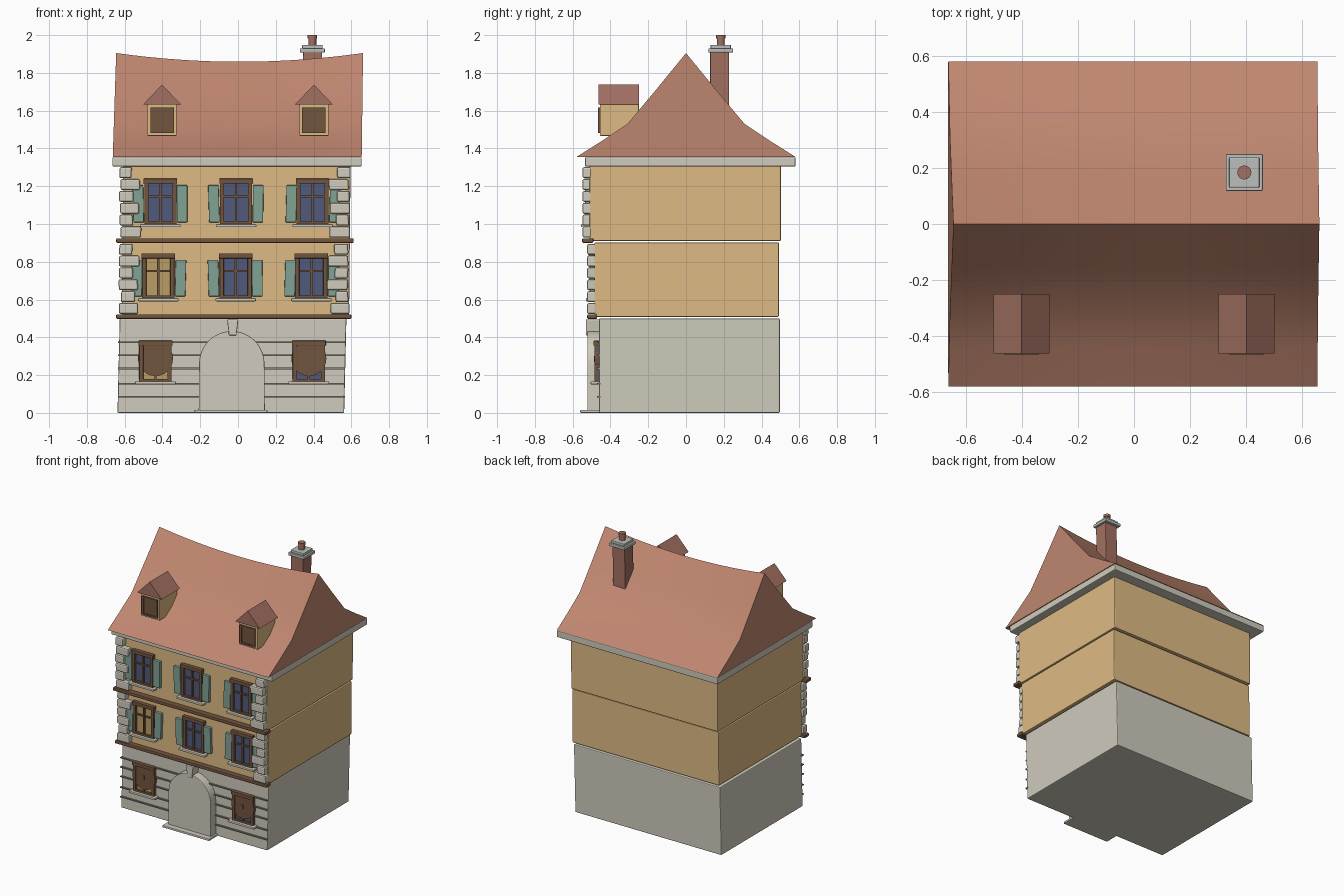
import bpy, bmesh, math, random

if "Cube" in bpy.data.objects:
    bpy.data.objects.remove(bpy.data.objects["Cube"])
random.seed(4)


def material(name, r, g, b):
    m = bpy.data.materials.new(name)
    m.diffuse_color = (r, g, b, 1)
    m.use_nodes = True
    m.node_tree.nodes["Principled BSDF"].inputs["Base Color"].default_value = m.diffuse_color
    return m


STONE = material("stone", .63, .60, .51)
PLASTER = material("plaster", .73, .50, .23)
ROOF = material("roof_tile", .52, .24, .16)
DORMER = material("dormer_tile", .36, .16, .12)
WOOD = material("wood", .17, .09, .05)
GLASS = material("glass", .08, .10, .20)
LIT = material("lit_glass", .50, .34, .13)
SHUTTER = material("shutter_paint", .22, .36, .30)
GROOVE = material("groove", .25, .24, .20)
CAP = material("cap_stone", .50, .52, .50)


def finish(name, bm, mat, bevel=0):
    bmesh.ops.recalc_face_normals(bm, faces=bm.faces)
    me = bpy.data.meshes.new(name)
    bm.to_mesh(me)
    bm.free()
    me.materials.append(mat)
    ob = bpy.data.objects.new(name, me)
    bpy.context.collection.objects.link(ob)
    if bevel:
        mod = ob.modifiers.new("bevel", 'BEVEL')
        mod.width, mod.segments = bevel, 2
    return ob


def prism(name, pts, y0, y1, mat, bevel=0):
    """Extrude an x-z outline from y0 to y1."""
    bm = bmesh.new()
    a = [bm.verts.new((x, y0, z)) for x, z in pts]
    b = [bm.verts.new((x, y1, z)) for x, z in pts]
    bm.faces.new(a)
    bm.faces.new(b)
    n = len(pts)
    for i in range(n):
        j = (i + 1) % n
        bm.faces.new((a[i], a[j], b[j], b[i]))
    return finish(name, bm, mat, bevel)


def box(name, x0, x1, y0, y1, z0, z1, mat, bevel=0, lean=0):
    return prism(name, [(x0, z0), (x1, z0), (x1 + lean, z1), (x0 + lean, z1)], y0, y1, mat, bevel)


def arc(cx, cz, r, a0, a1, n):
    return [(cx + r * math.cos(math.radians(a0 + (a1 - a0) * i / n)),
             cz + r * math.sin(math.radians(a0 + (a1 - a0) * i / n))) for i in range(n + 1)]


def window(cx, z0, z1, w, wall, pane, shutters=True):
    x0, x1, t = cx - w / 2, cx + w / 2, .022
    box("window_glass", x0, x1, wall - .008, wall + .01, z0, z1, pane)
    for a, b in ((x0, x0 + t), (x1 - t, x1)):
        box("window_jamb", a, b, wall - .025, wall, z0, z1, WOOD, .003)
    box("window_head", x0 - .004, x1 + .004, wall - .03, wall, z1 - t, z1 + .004, WOOD, .003)
    box("window_foot", x0, x1, wall - .025, wall, z0, z0 + t * .7, WOOD)
    box("window_mullion", cx - .006, cx + .006, wall - .02, wall, z0, z1, WOOD)
    zt = z0 + (z1 - z0) * .62
    box("window_transom", x0, x1, wall - .018, wall, zt - .005, zt + .005, WOOD)
    box("window_sill", x0 - .022, x1 + .022, wall - .045, wall, z0 - .014, z0 + .002, STONE, .004)
    if shutters:
        for s in (-1, 1):
            a, b = sorted((cx + s * (w / 2 + .002), cx + s * (w / 2 + .058)))
            box("shutter", a, b, wall - .024, wall, z0 + .012, z1 - .03, SHUTTER, .004,
                random.uniform(-.006, .006))


# Storeys, each jutting a little further forward and leaning slightly
box("ground_storey", -.638, .562, -.46, .497, 0, .5, STONE, .006, .012)
box("middle_storey", -.615, .588, -.485, .492, .508, .902, PLASTER, .006, .004)
box("upper_storey", -.612, .592, -.51, .502, .91, 1.31, PLASTER, .006, .004)
box("cornice", -.665, .655, -.535, .58, 1.305, 1.353, STONE, .006)
box("lower_belt", -.645, .6, -.523, -.47, .498, .522, WOOD, .006)
box("upper_belt", -.645, .612, -.55, -.49, .9, .924, WOOD, .006)

# Ground floor course lines
for z in (.085, .155, .235, .305, .375):
    box("course_line", -.636, .566, -.472, -.45, z - .004, z + .004, GROOVE)

# Quoins on both front corners
for zb, zt, wall, right in ((.522, .898, -.485, .592), (.926, 1.304, -.51, .6)):
    h = (zt - zb) / 6
    for i in range(6):
        for s in (-1, 1):
            w = (.105 if i % 2 == 0 else .07) + random.uniform(-.006, .006)
            e = (right if s > 0 else .632) - random.uniform(0, .014)
            a, b = sorted((s * e, s * (e - w)))
            z = zb + i * h
            box("quoin", a, b, wall - .038, wall + .01, z + .002, z + h - .003, STONE, .009,
                random.uniform(-.004, .004))

# Upper windows with shutters
for cx in (-.411, -.01, .395):
    window(cx, .997, 1.236, .17, -.51, GLASS)
for cx, pane in ((-.422, LIT), (-.012, GLASS), (.388, GLASS)):
    window(cx, .605, .84, .17, -.485, pane)

# Ground windows with round wooden panels
for cx, pane in ((-.437, LIT), (.375, GLASS)):
    window(cx, .165, .378, .172, -.46, pane, False)
    prism("round_panel", arc(cx, .288, .093, 0, 345, 23), -.481, -.455, WOOD)
    box("panel_bar", cx - .006, cx + .006, -.487, -.46, .27, .3, WOOD)

# Arched doorway, keystone and step
prism("door_arch", [(-.208, 0), (.142, 0)] + arc(-.033, .26, .173, 0, 180, 24), -.522, -.45, STONE, .004)
prism("keystone", [(-.048, .41), (-.008, .41), (.002, .495), (-.058, .495)], -.53, -.45, STONE, .006)
box("door_step", -.23, .155, -.56, -.45, 0, .016, STONE, .004)

# Bell-cast roof with sagging ridge
profile = [(-.58, 1.355), (-.445, 1.44), (-.31, 1.53), (-.155, 1.715), (0, 1.905),
           (.155, 1.715), (.31, 1.53), (.445, 1.44), (.58, 1.355)]
bm = bmesh.new()
rings = []
N = 16
for i in range(N + 1):
    u = i / N
    ring = []
    for y, z in profile:
        t = (z - 1.355) / .55
        x0, x1 = -.663 + .018 * t, .655 + .007 * t
        sag = .046 * (1 - (2 * u - 1) ** 2) * t
        ring.append(bm.verts.new((x0 + (x1 - x0) * u, y, z - sag)))
    rings.append(ring)
for a, b in zip(rings, rings[1:]):
    for j in range(len(profile)):
        k = (j + 1) % len(profile)
        bm.faces.new((a[j], a[k], b[k], b[j]))
bm.faces.new(rings[0])
bm.faces.new(rings[-1])
roof = finish("roof", bm, ROOF)
bpy.context.view_layer.objects.active = roof
roof.select_set(True)
bpy.ops.object.shade_smooth_by_angle(angle=math.radians(25))

# Dormers
for cx in (-.402, .402):
    box("dormer_body", cx - .077, cx + .077, -.455, -.25, 1.467, 1.64, PLASTER, .003)
    prism("dormer_roof", [(cx - .1, 1.633), (cx + .1, 1.633), (cx, 1.738)], -.463, -.25, DORMER)
    box("dormer_glass", cx - .05, cx + .05, -.46, -.45, 1.49, 1.61, WOOD)
    for s in (-1, 1):
        box("dormer_jamb", cx + s * .055 - .007, cx + s * .055 + .007, -.466, -.45, 1.483, 1.617, WOOD)
    for z in (1.487, 1.612):
        box("dormer_rail", cx - .06, cx + .06, -.466, -.45, z - .006, z + .006, WOOD)

# Chimney with cap and pot
box("chimney_shaft", .337, .437, .128, .228, 1.55, 1.912, DORMER, .003, .008)
box("chimney_cap_lower", .328, .46, .118, .25, 1.908, 1.93, CAP, .004)
box("chimney_cap_upper", .34, .448, .13, .238, 1.928, 1.948, CAP, .004)
for r, z0, z1 in ((.021, 1.94, 1.99), (.025, 1.982, 2.0)):
    bm = bmesh.new()
    bmesh.ops.create_cone(bm, cap_ends=True, segments=16, radius1=r, radius2=r, depth=z1 - z0)
    bmesh.ops.translate(bm, verts=bm.verts, vec=(.394, .184, (z0 + z1) / 2))
    finish("chimney_pot", bm, DORMER)
